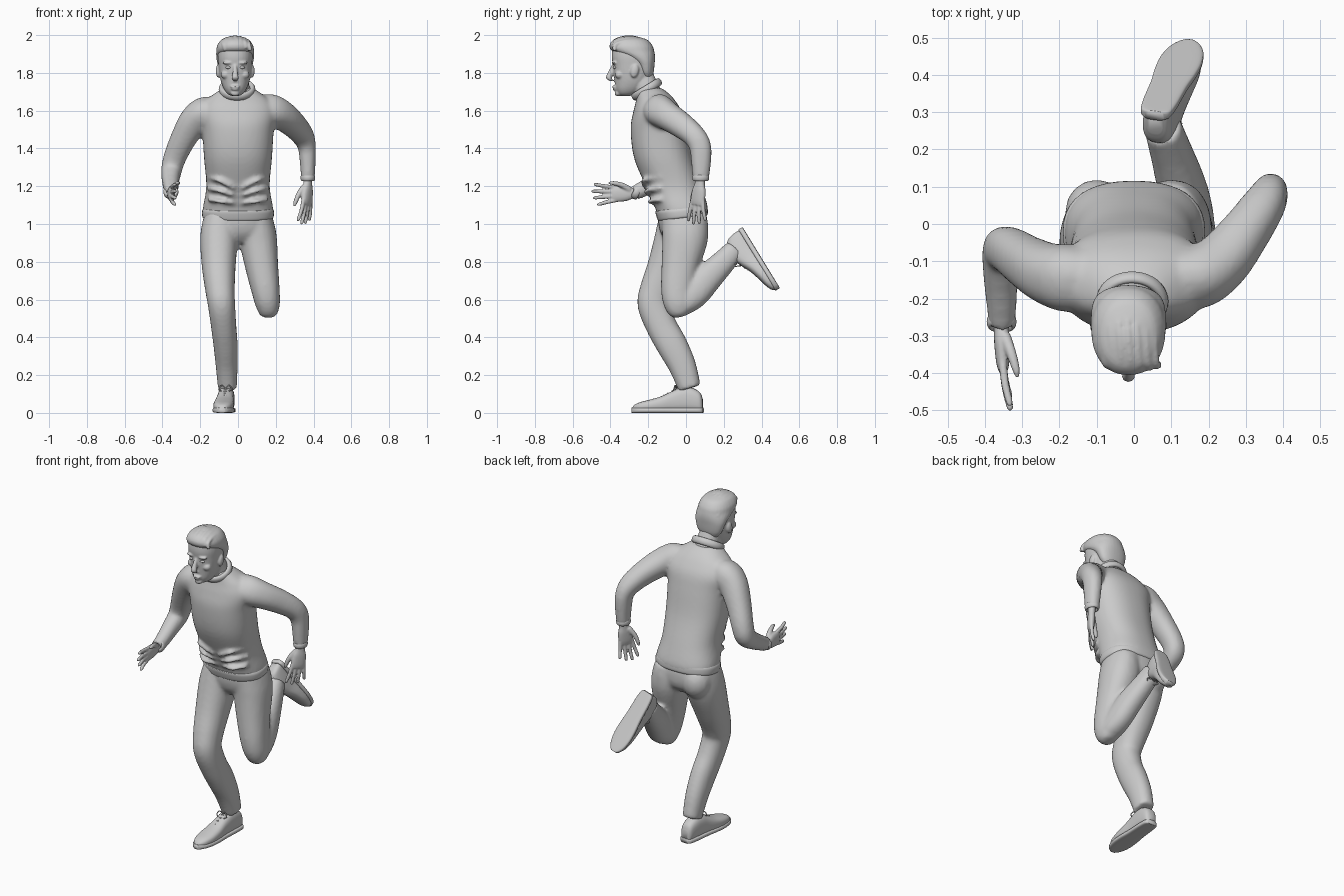
import bpy, bmesh, math
from mathutils import Vector, Matrix

X, Y, Z = Vector((1, 0, 0)), Vector((0, 1, 0)), Vector((0, 0, 1))


def spow(v, p):
    return math.copysign(abs(v) ** p, v)


def loft(bm, secs, ref=X, axes=None, p=0.9, n=24, steps=5):
    """Smooth tube through sections (x, y, z, radius_a, radius_b)."""
    pts, rows = [], []
    ext = [secs[0]] + list(secs) + [secs[-1]]
    for i in range(1, len(ext) - 2):
        a, b, c, d = ext[i - 1:i + 3]
        for s in range(steps + (i == len(ext) - 3)):
            t = s / steps
            pts.append([0.5 * (2 * q + (r - o) * t + (2 * o - 5 * q + 4 * r - u) * t * t
                               + (3 * q - o - 3 * r + u) * t ** 3)
                        for o, q, r, u in zip(a, b, c, d)])
    for i, q in enumerate(pts):
        c = Vector(q[:3])
        if axes:
            A, B = axes
        else:
            T = (Vector(pts[min(i + 1, len(pts) - 1)][:3]) - Vector(pts[max(i - 1, 0)][:3])).normalized()
            A = (ref - T * ref.dot(T)).normalized()
            B = T.cross(A)
        rows.append([bm.verts.new(c + A * q[3] * spow(math.cos(k * math.tau / n), p)
                                  + B * q[4] * spow(math.sin(k * math.tau / n), p)) for k in range(n)])
    for r0, r1 in zip(rows, rows[1:]):
        for k in range(n):
            bm.faces.new((r0[k], r0[(k + 1) % n], r1[(k + 1) % n], r1[k]))
    bm.faces.new(rows[0])
    bm.faces.new(rows[-1])


def blob(bm, loc, size, rot=None):
    m = Matrix.Translation(loc) @ (rot or Matrix()) @ Matrix.Diagonal((*size, 1))
    bmesh.ops.create_uvsphere(bm, u_segments=16, v_segments=10, radius=1, matrix=m)


def finish(name, bm, voxel=None, smooth=4):
    """Make an object; voxel fuses overlapping parts into one skin."""
    bmesh.ops.recalc_face_normals(bm, faces=bm.faces)
    me = bpy.data.meshes.new(name)
    bm.to_mesh(me)
    bm.free()
    for f in me.polygons:
        f.use_smooth = True
    ob = bpy.data.objects.new(name, me)
    bpy.context.collection.objects.link(ob)
    if voxel:
        r = ob.modifiers.new("fuse", 'REMESH')
        r.mode, r.voxel_size, r.use_smooth_shade = 'VOXEL', voxel, True
        s = ob.modifiers.new("soften", 'SMOOTH')
        s.factor, s.iterations = 0.5, smooth
    return ob


# Sweater: torso and both sleeves
bm = bmesh.new()
loft(bm, [(0, -.02, 1.04, .185, .13), (0, -.025, 1.09, .185, .14), (0, -.065, 1.2, .168, .148),
          (0, -.12, 1.35, .18, .155), (0, -.145, 1.5, .19, .148), (0, -.15, 1.59, .205, .13),
          (0, -.16, 1.65, .175, .105), (0, -.175, 1.69, .125, .085), (0, -.195, 1.72, .08, .065)],
     axes=(X, Y), p=.85, n=40)
loft(bm, [(-.12, -.15, 1.6, .07, .08), (-.18, -.145, 1.585, .085, .09), (-.235, -.13, 1.54, .08, .08),
          (-.29, -.10, 1.45, .068, .07), (-.335, -.07, 1.35, .06, .062), (-.352, -.075, 1.285, .055, .058),
          (-.357, -.14, 1.235, .047, .05), (-.355, -.22, 1.19, .04, .043), (-.355, -.27, 1.165, .035, .038)])
loft(bm, [(.12, -.15, 1.61, .07, .08), (.18, -.14, 1.6, .08, .085), (.24, -.095, 1.57, .076, .076),
          (.30, -.02, 1.52, .066, .068), (.345, .045, 1.465, .058, .06), (.364, .075, 1.41, .048, .058),
          (.369, .08, 1.33, .042, .053), (.37, .078, 1.24, .036, .043)])
# soft folds around the waist
for x, s in ((-.1, 1), (.1, -1)):
    for k in range(3):
        loft(bm, [(x - s * .06, -.13, 1.13 + k * .06, .01, .012), (x, -.19 - k * .017, 1.12 + k * .055, .012, .014),
                  (x + s * .08, -.175 - k * .02, 1.11 + k * .04, .01, .01)], ref=Z, n=8)
finish("sweater", bm, .011, 5)

# Ribbed hem
bm = bmesh.new()
loft(bm, [(0, -.02, 1.03, .18, .127), (0, -.02, 1.04, .189, .134), (0, -.022, 1.07, .19, .138),
          (0, -.025, 1.085, .182, .135)], axes=(X, Y), p=.85, n=40)
hem = finish("sweater_hem", bm)
hem.data.transform(Matrix.Translation((0, -.02, 1.06)) @ Matrix.Rotation(.12, 4, 'X')
                   @ Matrix.Translation((0, .02, -1.06)))

# Collar and sleeve cuffs
for name, loc, rot, big, small, sc in (
        ("collar", (-.005, -.208, 1.713), (.55, 0, 0), .076, .014, (1.08, 1, 1.5)),
        ("right_cuff", (-.355, -.262, 1.169), (1.12, 0, 0), .031, .009, (1, 1, 2)),
        ("left_cuff", (.37, .078, 1.245), (0, 0, 0), .032, .009, (.95, 1.1, 2))):
    bpy.ops.mesh.primitive_torus_add(location=loc, rotation=rot, major_radius=big, minor_radius=small,
                                     major_segments=40, minor_segments=12)
    ob = bpy.context.object
    ob.name, ob.scale = name, sc
    bpy.ops.object.shade_smooth()

# Trousers: pelvis, planted leg, lifted thigh and shin
bm = bmesh.new()
loft(bm, [(0, -.02, 1.09, .165, .12), (0, -.018, 1.02, .18, .13), (0, -.015, .95, .17, .118),
          (0, -.02, .9, .11, .075)], axes=(X, Y), n=32)
loft(bm, [(-.09, -.02, 1.04, .09, .12), (-.1, -.045, .93, .1, .12), (-.102, -.10, .78, .09, .103),
          (-.095, -.155, .65, .078, .09), (-.087, -.17, .57, .072, .086), (-.076, -.13, .46, .067, .082),
          (-.066, -.075, .36, .064, .082), (-.06, -.02, .25, .058, .073), (-.056, .02, .13, .05, .06)])
loft(bm, [(.09, -.01, 1.04, .09, .12), (.105, -.005, .93, .1, .122), (.125, -.03, .78, .088, .1),
          (.146, -.045, .65, .075, .087), (.158, -.04, .57, .064, .076), (.16, -.035, .52, .045, .05),
          (.16, -.033, .507, .02, .02)])
loft(bm, [(.16, -.05, .55, .035, .03), (.157, -.025, .57, .06, .06), (.145, .04, .63, .065, .08),
          (.125, .11, .71, .064, .078), (.1, .19, .79, .056, .066), (.077, .26, .865, .05, .056)])
for x in (-.1, .1):  # seat
    blob(bm, (x, .035, .985), (.085, .085, .1))
finish("trousers", bm, .011, 5)


# Shoes: built heel at the origin, toe along -y
def shoe(side, heel, toe_dir, sole_dir):
    Yv = -Vector(toe_dir).normalized()
    Zv = -Vector(sole_dir)
    Zv = (Zv - Yv * Zv.dot(Yv)).normalized()
    M = Matrix.Translation(heel) @ Matrix((Yv.cross(Zv), Yv, Zv)).transposed().to_4x4()
    prof = [(0, .022, .07), (.015, .036, .105), (.06, .042, .13), (.11, .044, .132), (.16, .046, .112),
            (.22, .052, .084), (.28, .053, .066), (.33, .044, .053), (.36, .028, .04), (.373, .012, .025)]
    bm = bmesh.new()
    loft(bm, [(0, -t, h / 2 + .004, w, h / 2) for t, w, h in prof], axes=(X, Z), p=.75)
    ob = finish(side + "_shoe", bm)
    bm = bmesh.new()
    loft(bm, [(0, -t * 1.02 + .004, .014, w + .005, .014) for t, w, h in prof], axes=(X, Z), p=.5)
    sole = finish(side + "_sole", bm)
    bm = bmesh.new()
    for k in range(4):
        y, z = -.14 - k * .022, .123 - k * .0115
        loft(bm, [(-.034, y + .008, z - .022, .004, .004), (0, y, z + .004, .004, .004),
                  (.034, y + .008, z - .022, .004, .004)], ref=Y, n=8)
    for s in (-1, 1):  # bow loops
        loft(bm, [(0, -.135, .13, .003, .003), (s * .02, -.145, .145, .003, .003),
                  (s * .035, -.15, .125, .003, .003), (s * .02, -.16, .115, .003, .003)], ref=Y, n=8)
    laces = finish(side + "_laces", bm)
    for o in (ob, sole, laces):
        o.matrix_world = M


shoe("right", (-.055, .088, 0), (-.08, -1, 0), (0, 0, -1))
shoe("left", (.055, .305, .975), (.095, .19, -.31), (0, .85, .52))


# Hands: d fingers, w towards the thumb, m towards the palm
def hand(name, wrist, d, w, m):
    o, d, w, m = Vector(wrist), Vector(d).normalized(), Vector(w).normalized(), Vector(m).normalized()
    bm = bmesh.new()

    def at(a, b, c, ra, rb):
        return (*(o + d * a + w * b + m * c), ra, rb)
    loft(bm, [at(-.04, 0, 0, .026, .022), at(.01, 0, 0, .028, .02), at(.05, 0, 0, .04, .021),
              at(.1, 0, 0, .043, .018), at(.125, 0, 0, .038, .013)], ref=w)
    for k, ln in enumerate((.085, .105, .112, .098)):
        b, sp = -.033 + k * .022, -.02 + k * .013
        loft(bm, [at(.1, b, 0, .011, .011), at(.12 + ln * .4, b + sp * .5, .004, .0105, .0105),
                  at(.12 + ln * .9, b + sp, .014, .009, .009), at(.12 + ln, b + sp, .016, .004, .004)], ref=w, n=10)
    loft(bm, [at(.03, .02, .008, .018, .016), at(.07, .045, .022, .014, .014),
              at(.115, .057, .034, .011, .011), at(.14, .058, .038, .005, .005)], ref=w, n=10)
    finish(name, bm, .005, 2)


hand("right_hand", (-.356, -.268, 1.163), (.04, -1, -.03), (0, -.05, 1), (1, 0, 0))
hand("left_hand", (.37, .075, 1.225), (-.05, -.13, -1), (-.55, -.83, .1), (-.83, .55, 0))

# Head: skull, neck, nose, brow, lips and ears
hx = -.015
bm = bmesh.new()
loft(bm, [(hx, (f + b) / 2, z, w, (b - f) / 2) for z, f, b, w in (
    (1.678, -.345, -.295, .02), (1.69, -.36, -.26, .042), (1.715, -.372, -.225, .06), (1.75, -.377, -.195, .074),
    (1.79, -.382, -.18, .083), (1.84, -.387, -.175, .089), (1.89, -.393, -.175, .092),
    (1.94, -.385, -.185, .086), (1.97, -.355, -.22, .06))], axes=(X, Y), p=.88, n=32)
loft(bm, [(0, -.185, 1.66, .075, .07), (-.005, -.21, 1.72, .066, .066), (hx, -.25, 1.8, .064, .068)])
loft(bm, [(hx, -.382, 1.845, .008, .008), (hx, -.397, 1.81, .012, .013), (hx, -.408, 1.775, .018, .016),
          (hx, -.395, 1.757, .012, .01)], axes=(X, Y), n=12)
blob(bm, (hx, -.378, 1.727), (.026, .013, .007))
blob(bm, (hx, -.375, 1.714), (.022, .013, .007))
blob(bm, (hx, -.36, 1.692), (.024, .018, .016))
for s in (-1, 1):
    blob(bm, (hx + s * .038, -.379, 1.853), (.03, .014, .008))
    blob(bm, (hx + s * .05, -.352, 1.79), (.026, .024, .022))
    blob(bm, (hx + s * .09, -.272, 1.81), (.013, .022, .036), Matrix.Rotation(-.2, 4, 'X'))
finish("head", bm, .0055, 2)

# Eyes
bm = bmesh.new()
for s in (-1, 1):
    blob(bm, (hx + s * .036, -.376, 1.829), (.015, .01, .008))
finish("eyes", bm)

# Hair: cap with swept locks
bm = bmesh.new()
loft(bm, [(hx, (f + b) / 2, z, w, (b - f) / 2) for z, f, b, w in (
    (1.765, -.225, -.185, .05), (1.80, -.245, -.172, .078), (1.85, -.27, -.166, .094), (1.885, -.325, -.164, .1),
    (1.915, -.39, -.168, .1), (1.945, -.405, -.178, .095), (1.975, -.385, -.205, .074),
    (1.99, -.34, -.25, .04))], axes=(X, Y), p=.9, n=32)
for k in range(7):
    x = hx - .066 + k * .022
    h = 1.988 - 5 * (x - hx) ** 2
    loft(bm, [(x + .015, -.392 + 3 * (x - hx) ** 2, h - .048, .009, .01), (x + .006, -.37, h - .016, .012, .012),
              (x, -.3, h, .012, .012), (x - .004, -.235, h - .018, .01, .012), (x, -.19, h - .065, .006, .006)], n=10)
finish("hair", bm, .006, 1)
